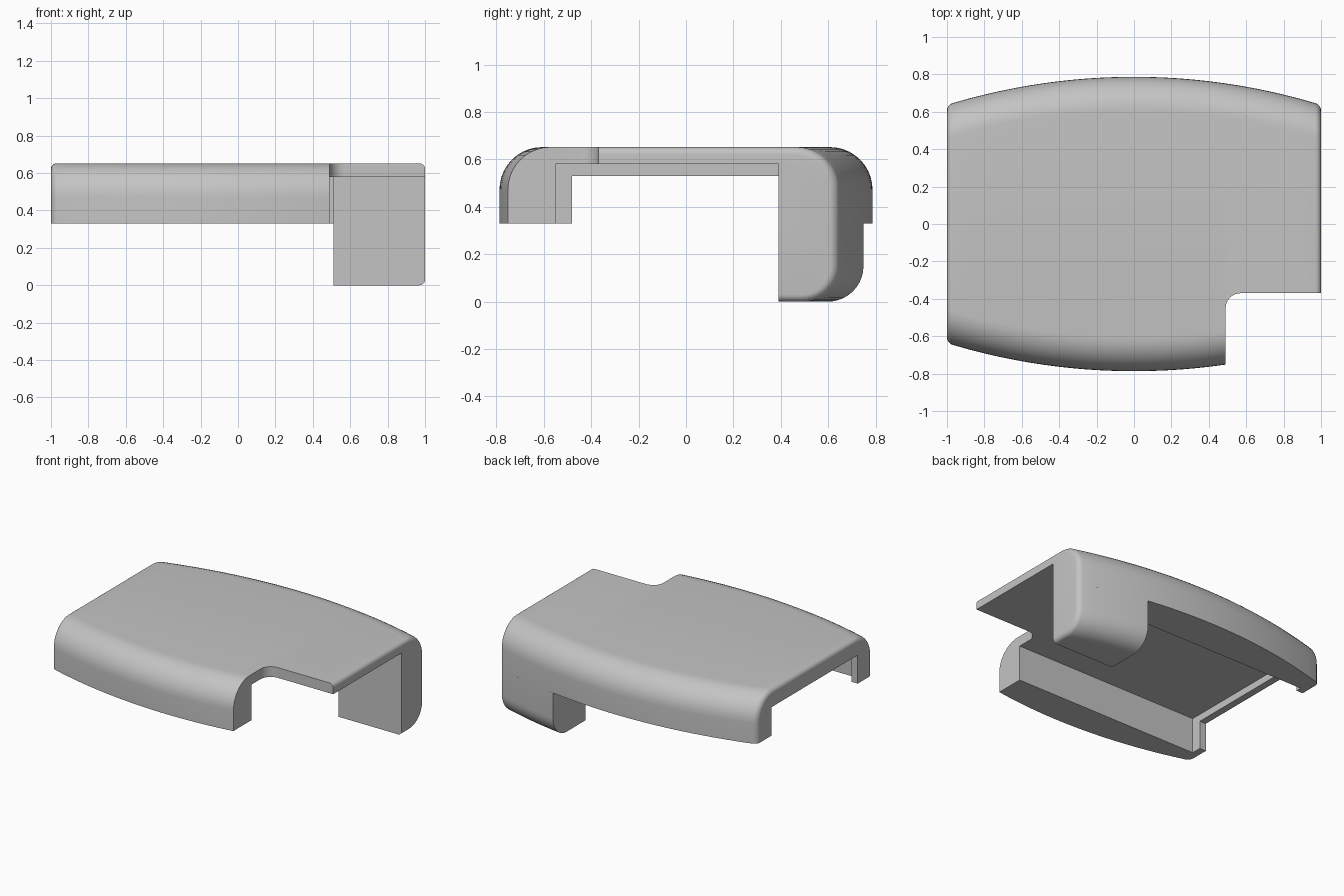
import bpy, bmesh, math

if "Cube" in bpy.data.objects:
    bpy.data.objects.remove(bpy.data.objects["Cube"], do_unlink=True)

TOP, SKIRT = 0.652, 0.33      # top surface and skirt bottom
EDGE = 0.03                   # small rounding at the two ends

grey = bpy.data.materials.new("plain grey")
grey.use_nodes = True
grey.diffuse_color = (0.55, 0.55, 0.55, 1)
grey.node_tree.nodes["Principled BSDF"].inputs["Base Color"].default_value = grey.diffuse_color


def make_object(name, bm):
    bmesh.ops.recalc_face_normals(bm, faces=bm.faces)
    mesh = bpy.data.meshes.new(name)
    bm.to_mesh(mesh)
    bm.free()
    mesh.materials.append(grey)
    obj = bpy.data.objects.new(name, mesh)
    bpy.context.collection.objects.link(obj)
    return obj


def depth(x):
    """Half depth of the bowed plan at x."""
    radius = (1 + 0.15 ** 2) / (2 * 0.15)
    return 0.787 - radius + math.sqrt(radius ** 2 - x * x)


def arc(cy, cz, r, start, end, steps=10):
    angles = [math.radians(start + (end - start) * i / steps) for i in range(steps + 1)]
    return [(cy + r * math.cos(a), cz + r * math.sin(a)) for a in angles]


def loft(name, stations, section):
    """Skin cross-sections (y, z) placed at (x, inset) stations."""
    bm = bmesh.new()
    rings = [[bm.verts.new((x, y, z)) for y, z in section(depth(x) - e, e)] for x, e in stations]
    for a, b in zip(rings, rings[1:]):
        for i in range(len(a)):
            j = (i + 1) % len(a)
            bm.faces.new((a[i], a[j], b[j], b[i]))
    bm.faces.new(rings[0])
    bm.faces.new(rings[-1])
    return make_object(name, bm)


def prism(name, outline, z0, z1):
    bm = bmesh.new()
    face = bm.faces.new([bm.verts.new((x, y, z0)) for x, y in outline])
    extruded = bmesh.ops.extrude_face_region(bm, geom=[face])["geom"]
    bmesh.ops.translate(bm, vec=(0, 0, z1 - z0),
                        verts=[v for v in extruded if isinstance(v, bmesh.types.BMVert)])
    obj = make_object(name, bm)
    obj.hide_render = True
    return obj


def cover_section(d, e):
    r = 0.18 - e
    top = TOP - e
    back = arc(d - r, top - r, r, 0, 90)
    front = arc(r - d, top - r, r, 90, 180)
    return [(d, SKIRT)] + back + front + [(-d, SKIRT)]


def leg_section(d, e):
    r = 0.15 - e
    return [(0.39, SKIRT), (0.39, e)] + arc(d - r, e + r, r, -90, 0) + [(d, SKIRT)]


# Rounded end, then evenly spaced stations along the bow
tip = [(1 - EDGE * (1 - math.cos(a)), EDGE * (1 - math.sin(a)))
       for a in (math.radians(90 * i / 6) for i in range(7))]
tip = [(1 - EDGE + EDGE * math.cos(math.radians(15 * i)),
        EDGE - EDGE * math.sin(math.radians(15 * i))) for i in range(7)]
middle = [(0.97 - 1.94 * i / 24, 0) for i in range(1, 24)]
cover = loft("cover", tip + middle + [(-x, e) for x, e in reversed(tip)], cover_section)
leg = loft("corner_leg", tip + [(0.97 - 0.46 * i / 6, 0) for i in range(1, 7)], leg_section)

# Hollow underside, leaving the root of the leg solid
cavity = prism("cavity_cutter", [(-0.95, -0.55), (1.1, -0.55), (1.1, 0.39),
                                 (0.51, 0.39), (0.51, 0.52), (-0.95, 0.52)], 0.2, 0.58)
# Open end with a narrow lip
opening = prism("opening_cutter", [(-1.1, -0.48), (-0.9, -0.48), (-0.9, 0.48), (-1.1, 0.48)], 0.2, 0.53)
# Front corner notch with a rounded inner corner
notch = prism("notch_cutter", [(0.49, -1)] + arc(0.57, -0.45, 0.08, 180, 90)
              + [(1.1, -0.37), (1.1, -1)], 0.1, 0.9)

bpy.context.view_layer.objects.active = cover
for cutter in (cavity, opening, notch):
    mod = cover.modifiers.new(cutter.name, "BOOLEAN")
    mod.operation = "DIFFERENCE"
    mod.solver = "EXACT"
    mod.object = cutter
    bpy.ops.object.modifier_apply(modifier=mod.name)
    bpy.data.objects.remove(cutter, do_unlink=True)

for obj in (cover, leg):
    bpy.ops.object.select_all(action="DESELECT")
    obj.select_set(True)
    bpy.context.view_layer.objects.active = obj
    bpy.ops.object.shade_smooth_by_angle(angle=math.radians(30))
